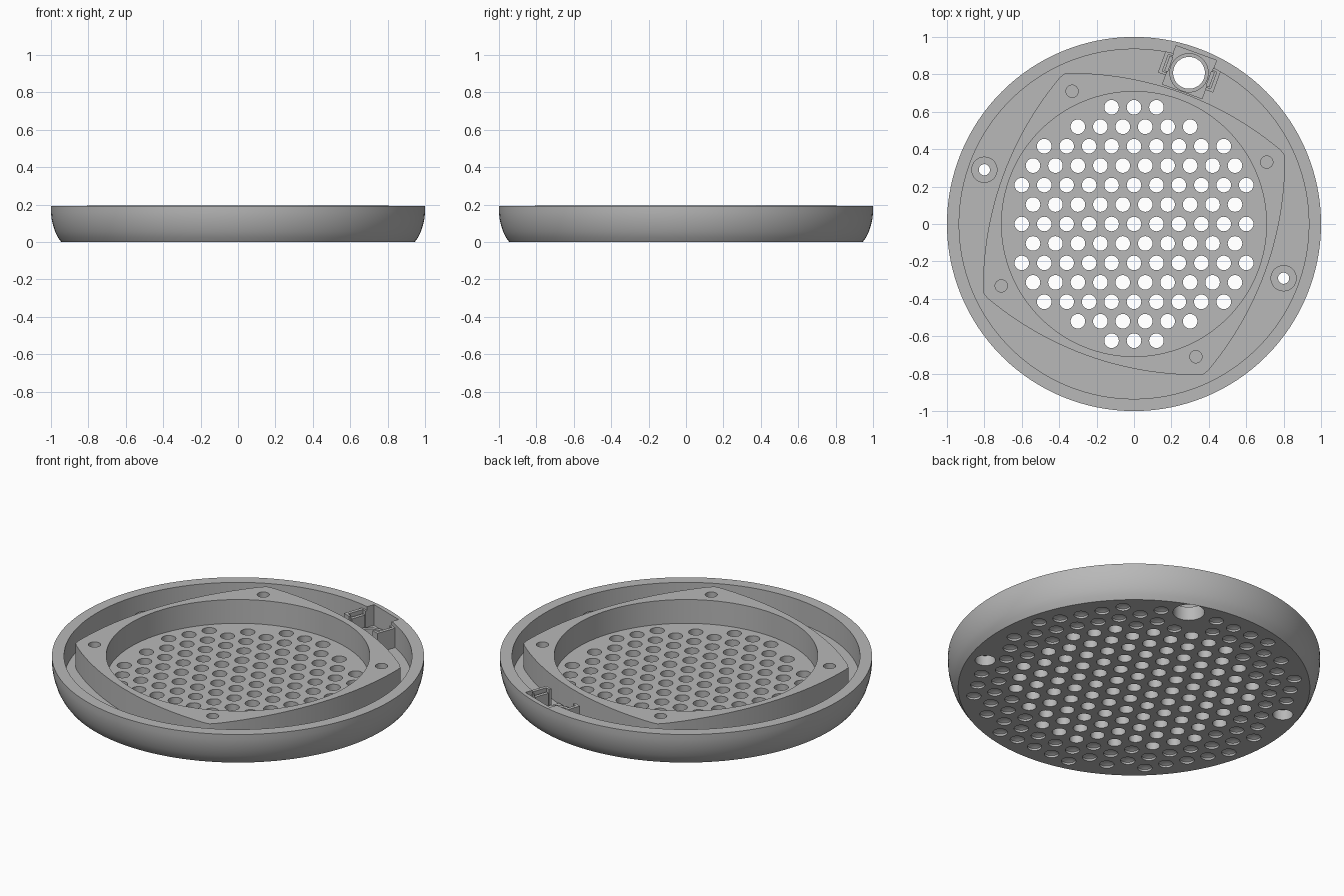
import bpy, bmesh, math
from mathutils import Matrix, Vector

old = bpy.data.objects.get("Cube")
if old:
    bpy.data.objects.remove(old, do_unlink=True)

grey = bpy.data.materials.new("plain_grey")
grey.use_nodes = True
GREY = (0.48, 0.48, 0.48, 1)
grey.diffuse_color = GREY
grey.node_tree.nodes["Principled BSDF"].inputs["Base Color"].default_value = GREY

RIM, FLOOR, MOUNT_TOP = 0.192, 0.055, 0.196
HOLE_R = 0.039
TURN = Matrix.Rotation(math.radians(-20), 4, "Z")   # sensor pocket frame: x tangent, y outward
SENSOR = TURN @ Vector((0, 0.86, 0))
SCREWS = [Vector((-0.8, 0.29, 0)), Vector((0.8, -0.29, 0))]


def lathe(bm, profile, seg, loc=(0, 0, 0)):
    """Revolve a closed (radius, height) profile that starts and ends on the axis."""
    loc = Vector(loc)
    vs = [bm.verts.new(loc + Vector((r, 0, z))) for r, z in profile]
    es = [bm.edges.new(p) for p in zip(vs, vs[1:])]
    bmesh.ops.spin(bm, geom=vs + es, cent=loc, axis=(0, 0, 1),
                   angle=math.tau, steps=seg, use_duplicate=False)


def drum(bm, r, z0, z1, seg, loc=(0, 0, 0)):
    lathe(bm, [(0, z0), (r, z0), (r, z1), (0, z1)], seg, loc)


def box(bm, x0, x1, y0, y1, z0, z1):
    """Box in the turned frame of the sensor pocket."""
    size = Matrix.Diagonal((x1 - x0, y1 - y0, z1 - z0, 1))
    place = Matrix.Translation(((x0 + x1) / 2, (y0 + y1) / 2, (z0 + z1) / 2))
    bmesh.ops.create_cube(bm, size=1, matrix=TURN @ place @ size)


def finish(bm, name):
    bmesh.ops.remove_doubles(bm, verts=bm.verts[:], dist=1e-5)
    bmesh.ops.dissolve_limit(bm, angle_limit=0.01, verts=bm.verts[:], edges=bm.edges[:])
    bmesh.ops.recalc_face_normals(bm, faces=bm.faces[:])
    me = bpy.data.meshes.new(name)
    bm.to_mesh(me)
    bm.free()
    me.materials.append(grey)
    ob = bpy.data.objects.new(name, me)
    bpy.context.collection.objects.link(ob)
    return ob


def cut(ob, *cutters):
    """Apply difference cuts and replace the mesh with the result."""
    for c in cutters:
        mod = ob.modifiers.new("cut", "BOOLEAN")
        mod.operation, mod.solver, mod.object = "DIFFERENCE", "EXACT", c
    bpy.context.view_layer.update()
    graph = bpy.context.evaluated_depsgraph_get()
    me = bpy.data.meshes.new_from_object(ob.evaluated_get(graph))
    ob.modifiers.clear()
    ob.data = me


# Dish: rounded outer shell with a flat floor
bm = bmesh.new()
lathe(bm, [(0, 0), (0.945, 0), (0.963, 0.025), (0.978, 0.055), (0.989, 0.09),
           (0.997, 0.125), (1, 0.16), (1, RIM), (0.935, RIM), (0.935, FLOOR), (0, FLOOR)], 128)
dish = finish(bm, "dish")

# Grille: through holes in the middle, blind dimples outside
bm = bmesh.new()
for row in range(-8, 9):
    for col in range(-8, 9):
        p = Vector((0.12 * (col + 0.5 * (row % 2)), 0.104 * row, 0))
        near = (p - SENSOR).length < 0.14 or any((p - s).length < 0.105 for s in SCREWS)
        if p.length < 0.65:
            drum(bm, HOLE_R, -0.05, 0.1, 24, p)
        elif p.length < 0.89 and not near:
            lathe(bm, [(0, -0.05), (HOLE_R, -0.05), (HOLE_R, 0.012), (0, 0.032)], 24, p)
grille_cutter = finish(bm, "grille_cutter")

# Screw holes with a head recess from below, and the sensor hole
bm = bmesh.new()
for s in SCREWS:
    lathe(bm, [(0, -0.05), (0.055, -0.05), (0.055, 0.06), (0.03, 0.06), (0.03, 0.3), (0, 0.3)], 32, s)
drum(bm, 0.085, -0.05, 0.3, 48, SENSOR)
hole_cutter = finish(bm, "hole_cutter")

# Pocket cut into the inside of the rim
bm = bmesh.new()
box(bm, -0.115, 0.115, 0.75, 0.973, 0.068, 0.4)
pocket_cutter = finish(bm, "pocket_cutter")
cut(dish, pocket_cutter, grille_cutter, hole_cutter)

# Screw bosses
bm = bmesh.new()
for s in SCREWS:
    drum(bm, 0.07, 0.045, 0.1, 48, s)
bosses = finish(bm, "screw_bosses")
cut(bosses, hole_cutter)

# Speaker mount: four bowed sides, round opening, four blind screw holes
bm = bmesh.new()
outline = []
for side in range(4):
    turn = Matrix.Rotation(math.radians(70 - 90 * side), 3, "Z")
    for i in range(25):
        a = math.radians(20 - 40 * i / 24)
        outline.append(turn @ Vector((1.75 * math.cos(a) - 1.003, 1.75 * math.sin(a), 0.05)))
    corner = math.radians(25 - 90 * side)
    outline.append(Vector((0.886 * math.cos(corner), 0.886 * math.sin(corner), 0.05)))
face = bm.faces.new([bm.verts.new(p) for p in outline])
top = bmesh.ops.extrude_face_region(bm, geom=[face])["geom"]
bmesh.ops.translate(bm, vec=(0, 0, MOUNT_TOP - 0.05),
                    verts=[v for v in top if isinstance(v, bmesh.types.BMVert)])
bmesh.ops.recalc_face_normals(bm, faces=bm.faces[:])
me = bpy.data.meshes.new("speaker_mount")
bm.to_mesh(me)
bm.free()
me.materials.append(grey)
mount = bpy.data.objects.new("speaker_mount", me)
bpy.context.collection.objects.link(mount)

bm = bmesh.new()
drum(bm, 0.708, -0.1, 0.4, 128)
for k in range(4):
    a = math.radians(25 + 90 * k)
    drum(bm, 0.033, 0.08, 0.4, 24, (0.783 * math.cos(a), 0.783 * math.sin(a), 0))
mount_cutter = finish(bm, "mount_cutter")
cut(mount, mount_cutter)

# Sensor seat: pad and raised ring around the sensor hole
bm = bmesh.new()
box(bm, -0.115, 0.115, 0.752, 0.955, 0.05, 0.07)
pad = finish(bm, "sensor_pad")
bm = bmesh.new()
drum(bm, 0.105, 0.06, 0.082, 48, SENSOR)
ring = finish(bm, "sensor_ring")
for ob in (pad, ring):
    cut(ob, hole_cutter)

# Clips on both sides of the sensor
for s, name in ((-1, "right_clip"), (1, "left_clip")):
    bm = bmesh.new()

    def part(a, b, *rest):
        box(bm, min(s * a, s * b), max(s * a, s * b), *rest)

    part(0.137, 0.157, 0.805, 0.93, 0.05, 0.17)
    part(0.112, 0.14, 0.805, 0.82, 0.05, 0.17)
    part(0.112, 0.14, 0.915, 0.93, 0.05, 0.17)
    part(0.108, 0.128, 0.825, 0.91, 0.05, 0.15)
    finish(bm, name)

for c in (grille_cutter, hole_cutter, pocket_cutter, mount_cutter):
    bpy.data.objects.remove(c, do_unlink=True)

# Smooth round walls, crisp edges
for ob in (dish, bosses, mount, ring, pad):
    bpy.ops.object.select_all(action="DESELECT")
    ob.select_set(True)
    bpy.context.view_layer.objects.active = ob
    bpy.ops.object.shade_smooth_by_angle(angle=math.radians(30))
